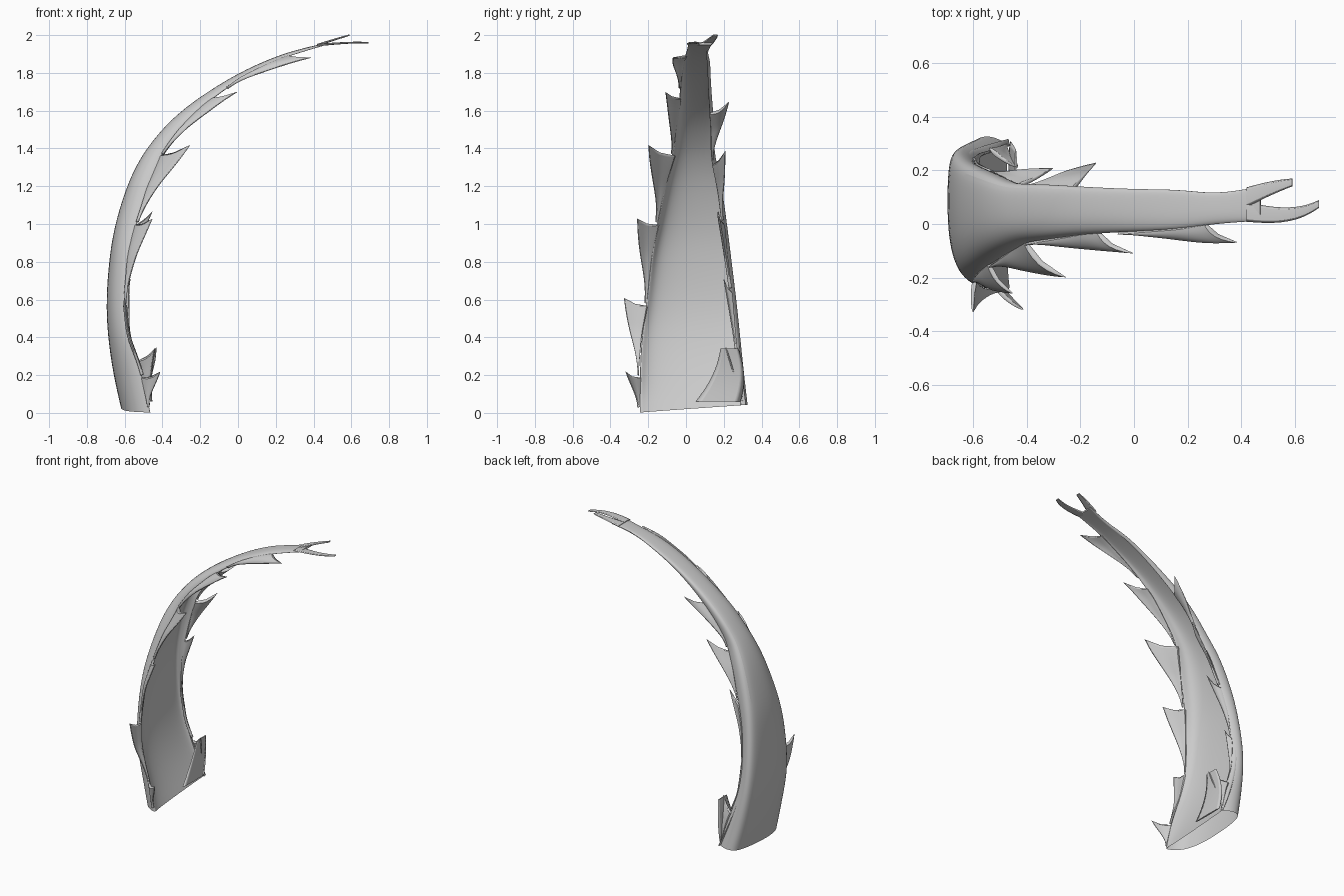
import bpy
import bmesh
from mathutils import Vector

default_cube = bpy.data.objects.get("Cube")
if default_cube:
    bpy.data.objects.remove(default_cube)

grey = bpy.data.materials.new("plain_grey")
grey.use_nodes = True
grey.diffuse_color = (0.6, 0.6, 0.6, 1)
grey.node_tree.nodes["Principled BSDF"].inputs["Base Color"].default_value = grey.diffuse_color


def loft(name, rings, levels, open_base=False):
    """Skin a list of closed rings and cap the ends."""
    bm = bmesh.new()
    loops = [[bm.verts.new(point) for point in ring] for ring in rings]
    count = len(loops[0])
    for lower, upper in zip(loops, loops[1:]):
        for i in range(count):
            j = (i + 1) % count
            bm.faces.new((lower[i], lower[j], upper[j], upper[i]))
    caps = [bm.faces.new(loops[-1])]
    if not open_base:
        caps.append(bm.faces.new(loops[0][::-1]))
    bmesh.ops.recalc_face_normals(bm, faces=bm.faces[:])
    # Keep the cut ends crisp
    crease = bm.edges.layers.float.new("crease_edge")
    for cap in caps:
        for edge in cap.edges:
            edge[crease] = 1
    mesh = bpy.data.meshes.new(name)
    bm.to_mesh(mesh)
    bm.free()
    obj = bpy.data.objects.new(name, mesh)
    bpy.context.collection.objects.link(obj)
    mesh.materials.append(grey)
    subsurf = obj.modifiers.new("smooth_surface", "SUBSURF")
    subsurf.levels = subsurf.render_levels = levels
    bpy.ops.object.select_all(action="DESELECT")
    obj.select_set(True)
    bpy.context.view_layer.objects.active = obj
    bpy.ops.object.shade_smooth_by_angle(angle=0.9)


# Spine stations: outer x, z, front edge y, back edge y, curl depth
stations = [
    (-.62, .02, -.25, .33, .15), (-.66, .2, -.25, .31, .15),
    (-.69, .4, -.24, .29, .11), (-.7, .6, -.21, .27, .1),
    (-.68, .84, -.19, .24, .1), (-.65, 1.01, -.16, .22, .11),
    (-.58, 1.23, -.12, .19, .11), (-.51, 1.36, -.09, .16, .1),
    (-.46, 1.43, -.07, .15, .08), (-.36, 1.55, -.06, .15, .07),
    (-.21, 1.67, -.04, .14, .05), (0, 1.8, -.03, .13, .03),
    (.18, 1.88, -.02, .13, .02), (.3, 1.92, 0, .11, .02),
    (.47, 1.96, .01, .14, .01),
]
# Curled cross-section: (position across, share of curl depth)
profile = [(-1, 1), (-.92, .62), (-.75, .3), (-.42, .08), (0, 0),
           (.5, 0), (.9, .08), (1, .35), (.98, .7), (.88, 1)]

rings = []
last = len(stations) - 1
for n, (x, z, front, back, depth) in enumerate(stations):
    before, after = stations[max(n - 1, 0)], stations[min(n + 1, last)]
    along = Vector((after[0] - before[0], 0, after[1] - before[1])).normalized()
    inward = Vector((along.z, 0, -along.x)) if n else Vector((1, 0, 0))
    fade = 1 - n / last
    wall = .012 + .025 * fade + .11 * fade ** 8
    outer, inner = [], []
    for across, curl in profile:
        y = (front + back) / 2 + across * (back - front) / 2
        tilt = .07 * y if n == 0 else 0
        point = Vector((x, y, z + tilt)) + inward * depth * curl
        outer.append(point)
        # The wall thins towards both curled edges
        push = inward * wall * (1 - .95 * curl)
        squeeze = Vector((0, -across * min(wall, .02) * min(1, 2 * curl) * .6, 0))
        inner.append(point + push + squeeze)
    rings.append(outer + inner[::-1])
loft("curved_shell", rings, 2, open_base=True)

front_edge = [ring[0] for ring in rings]
back_edge = [ring[len(profile) - 1] for ring in rings]


def edge_at(edge, z):
    """Point on a shell edge at a given height."""
    for low, high in zip(edge, edge[1:]):
        if z <= high.z:
            break
    return low.lerp(high, (z - low.z) / (high.z - low.z))


def barb(name, edge, start, neck, tip):
    """Sail-shaped barb that grows out of the edge and ends in a blunt hooked tip."""
    offset = Vector(tip) - edge_at(edge, neck)
    spine = (edge_at(edge, neck) - edge_at(edge, start)).normalized()
    normal = offset.cross(spine).normalized()
    steps = 8
    blade = []
    for k in range(steps + 1):
        t = k / steps
        base = edge_at(edge, start + (neck - start) * t)
        reach = offset * (.05 + .95 * t ** 2 * (2.2 - 1.2 * t))
        upper, lower = [], []
        for s in (-.12, .3, .65, 1):
            # The top sags between the neck and the tip
            sag = spine * offset.length * t ** 4 * max(0, s) * (1 - s) * .8
            cup = normal * offset.length * t * s * (1 - s) * .3
            thick = normal * (.01 - .006 * s)
            upper.append(base + reach * s - sag + cup + thick)
            lower.append(base + reach * s - sag + cup - thick)
        blade.append(upper + lower[::-1])
    loft(name, blade, 1)


# Barbs: start height, neck height, tip
front_barbs = [
    (.03, .19, (-.41, -.32, .22)), (.2, .57, (-.6, -.33, .61)),
    (.58, 1, (-.45, -.26, 1.03)), (1.01, 1.37, (-.25, -.2, 1.42)),
    (1.37, 1.67, (0, -.11, 1.7)), (1.72, 1.89, (.39, -.07, 1.88)),
]
back_barbs = [
    (.06, .28, (-.43, .21, .35)), (.3, .64, (-.57, .2, .71)),
    (.66, 1, (-.45, .17, 1.07)), (1.02, 1.32, (-.3, .21, 1.39)),
    (1.34, 1.59, (-.14, .23, 1.65)),
]
for label, edge, barbs in (("front", front_edge, front_barbs), ("back", back_edge, back_barbs)):
    for n, (start, neck, tip) in enumerate(barbs):
        barb(f"{label}_barb_{n + 1}", edge, start, neck, tip)


def prong(name, root, bend, tip, width):
    """Flat blunt prong along a bent path."""
    root, bend, tip = Vector(root), Vector(bend), Vector(tip)
    normal = (tip - root).cross(Vector((0, 1, 0))).normalized()
    blade = []
    for k in range(6):
        t = k / 5
        centre = root * (1 - t) ** 2 + bend * 2 * t * (1 - t) + tip * t ** 2
        half = Vector((0, width / 2 * (1 - .6 * t), 0))
        thick = normal * (.007 - .003 * t)
        blade.append([centre - half - thick, centre + half - thick,
                      centre + half + thick, centre - half + thick])
    loft(name, blade, 1)


# Forked end
prong("tip_fork_front", (.42, .045, 1.947), (.6, .01, 1.965), (.69, .075, 1.96), .08)
prong("tip_fork_back", (.42, .1, 1.947), (.52, .14, 1.98), (.59, .155, 2), .08)
# Wide flap folded inwards at the back of the base
prong("folded_flap", (-.46, .17, .06), (-.47, .25, .2), (-.44, .23, .34), .26)
